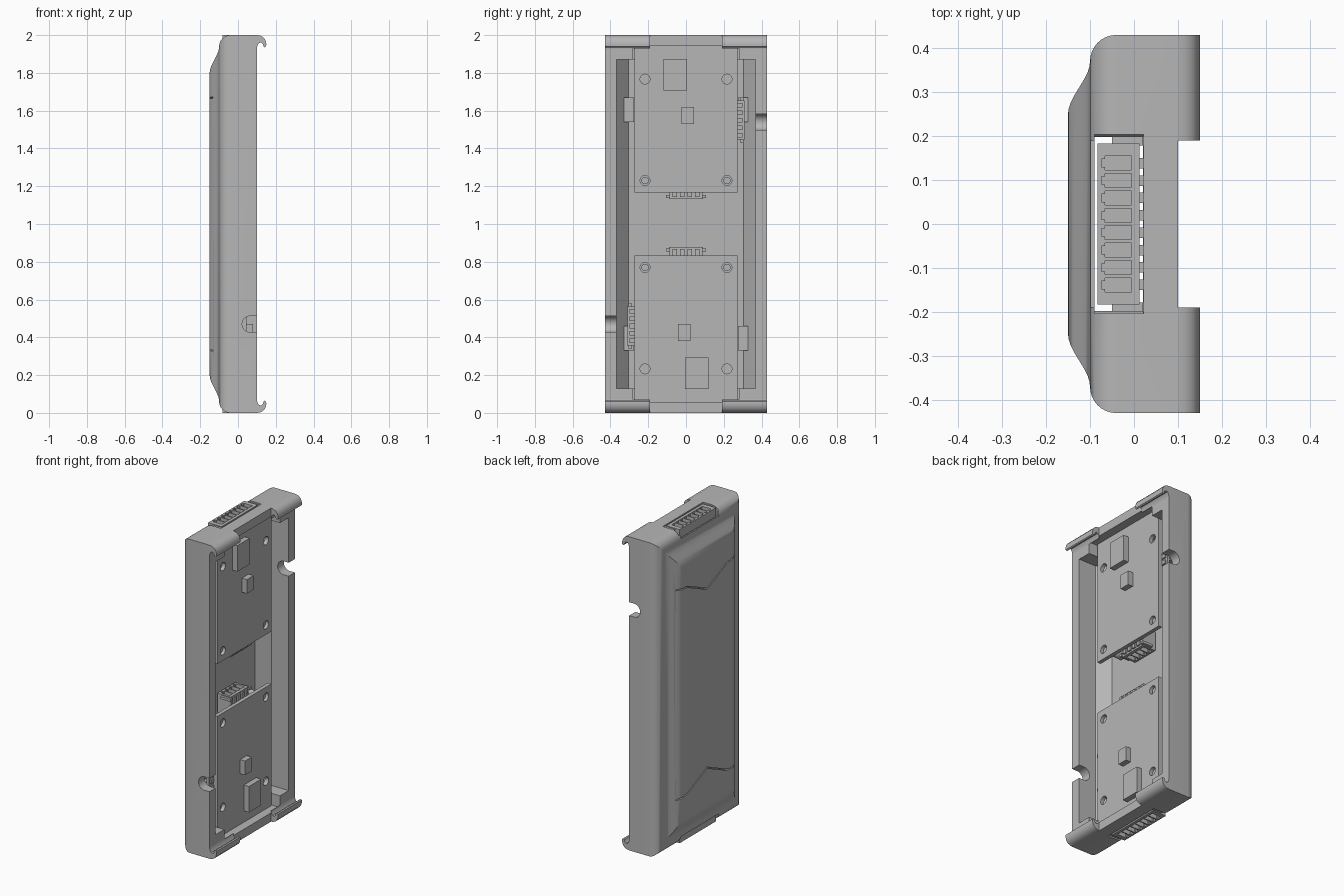
import bpy, bmesh, math
from mathutils import Matrix, Vector

if "Cube" in bpy.data.objects:
    bpy.data.objects.remove(bpy.data.objects["Cube"], do_unlink=True)

GREY = bpy.data.materials.new("mid_grey")
GREY.use_nodes = True
COLOUR = (0.47, 0.47, 0.47, 1)
GREY.diffuse_color = COLOUR
GREY.node_tree.nodes["Principled BSDF"].inputs["Base Color"].default_value = COLOUR


def finish(name, bm):
    bmesh.ops.recalc_face_normals(bm, faces=bm.faces)
    mesh = bpy.data.meshes.new(name)
    bm.to_mesh(mesh)
    bm.free()
    mesh.materials.append(GREY)
    ob = bpy.data.objects.new(name, mesh)
    bpy.context.collection.objects.link(ob)
    return ob


def box(name, x, y, z):
    bm = bmesh.new()
    spans = (x, y, z)
    size = [b - a for a, b in spans]
    mid = [(a + b) / 2 for a, b in spans]
    bmesh.ops.create_cube(bm, size=1, matrix=Matrix.Translation(mid) @ Matrix.Diagonal((*size, 1)))
    return finish(name, bm)


def cylinder(name, centre, radius, depth, axis):
    bm = bmesh.new()
    turn = Matrix.Rotation(math.pi / 2, 4, "Y" if axis == "X" else "X")
    bmesh.ops.create_cone(bm, cap_ends=True, segments=32, radius1=radius, radius2=radius,
                          depth=depth, matrix=Matrix.Translation(centre) @ turn)
    return finish(name, bm)


def loft(name, rings):
    """Rectangular rings (x, half width, half height) around mid height."""
    bm = bmesh.new()
    loops = [[bm.verts.new((x, sy * hy, 1 + sz * hz))
              for sy, sz in ((-1, -1), (1, -1), (1, 1), (-1, 1))] for x, hy, hz in rings]
    for a, b in zip(loops, loops[1:]):
        for i in range(4):
            j = (i + 1) % 4
            bm.faces.new((a[i], a[j], b[j], b[i]))
    bm.faces.new(loops[0])
    bm.faces.new(loops[-1])
    return finish(name, bm)


def prism(name, profile, y0, y1):
    """Extrude an x-z profile along y."""
    bm = bmesh.new()
    face = bm.faces.new([bm.verts.new((x, y0, z)) for x, z in profile])
    made = bmesh.ops.extrude_face_region(bm, geom=[face])["geom"]
    bmesh.ops.translate(bm, verts=[v for v in made if isinstance(v, bmesh.types.BMVert)],
                        vec=(0, y1 - y0, 0))
    return finish(name, bm)


def cut(target, cutters):
    bpy.context.view_layer.objects.active = target
    for c in cutters:
        c.hide_render = True
        mod = target.modifiers.new("cut", "BOOLEAN")
        mod.operation = "DIFFERENCE"
        mod.solver = "EXACT"
        mod.object = c
        bpy.ops.object.modifier_apply(modifier=mod.name)
        bpy.data.objects.remove(c, do_unlink=True)


def smooth(ob):
    bpy.ops.object.select_all(action="DESELECT")
    ob.select_set(True)
    bpy.context.view_layer.objects.active = ob
    bpy.ops.object.shade_smooth_by_angle(angle=math.radians(32))


# Outer shell: straight sides, rounded edge, then an ogee up to the raised back
R = 0.06
rings = [(0.10, 0.43, 1.0)]
for i in range(8):
    a = math.pi / 2 * i / 8
    d = R * (1 - math.cos(a))
    rings.append((-0.04 - R * math.sin(a), 0.43 - d, 1 - d))
for i in range(11):
    t = i / 10
    rise = t * t * (3 - 2 * t)
    rings.append((-0.1 - 0.05 * rise, 0.37 - 0.12 * t, 0.94 - 0.14 * t))
shell = loft("case_shell", rings)

# Cavity, board pocket, end openings and side cable notches
cutters = [
    loft("cavity", [(0.3, 0.368, 0.87), (-0.02, 0.368, 0.87), (-0.092, 0.305, 0.87)]),
    box("board_pocket", (-0.04, 0.3), (-0.28, 0.28), (0.056, 1.944)),
]
for lo, hi in ((-0.1, 0.16), (1.84, 2.1)):
    cutters.append(box("end_opening", (-0.09, 0.022), (-0.203, 0.203), (lo, hi)))
for lo, hi in ((-0.1, 0.05), (1.95, 2.1)):
    cutters.append(box("end_relief", (-0.115, -0.05), (-0.19, 0.19), (lo, hi)))
for y, z in ((-0.42, 0.47), (0.42, 1.54)):
    cutters.append(cylinder("notch_round", (0.065, y, z), 0.043, 0.18, "Y"))
    cutters.append(box("notch_slot", (0.065, 0.2), (y - 0.09, y + 0.09), (z - 0.043, z + 0.043)))

# Shallow V-shaped panel lines on the back
line = [(-0.3, 0.53), (-0.3, 0.67), (-0.2, 0.66), (0, 0.57), (0.2, 0.66), (0.3, 0.67), (0.3, 0.53)]
for s in (-1, 1):
    for p, q in zip(line, line[1:]):
        a, b = Vector((0, p[0], 1 + s * p[1])), Vector((0, q[0], 1 + s * q[1]))
        d = b - a
        bm = bmesh.new()
        place = (Matrix.Translation((a + b) / 2 + Vector((-0.17, 0, 0)))
                 @ Matrix.Rotation(math.atan2(d.z, d.y), 4, "X")
                 @ Matrix.Diagonal((0.076, d.length + 0.004, 0.007, 1)))
        bmesh.ops.create_cube(bm, size=1, matrix=place)
        cutters.append(finish("panel_line", bm))
cut(shell, cutters)
smooth(shell)

# Hooked lips at the four corners, and clip pads inside
hook = [(0.1, 1), (0.115, 0.998), (0.132, 0.99), (0.144, 0.976), (0.15, 0.955), (0.149, 0.94),
        (0.142, 0.935), (0.135, 0.94), (0.131, 0.953), (0.122, 0.961), (0.111, 0.958),
        (0.104, 0.948), (0.1, 0.93)]
for s, end in ((-1, "lower"), (1, "upper")):
    for side, name in ((-1, "right"), (1, "left")):
        lip = prism(f"{end}_{name}_lip", [(x, 1 + s * z) for x, z in hook], side * 0.19, side * 0.43)
        smooth(lip)
        za, zb = sorted((1 + s * 0.54, 1 + s * 0.67))
        ya, yb = sorted((side * 0.275, side * 0.328))
        box(f"{end}_{name}_clip_pad", (-0.1, -0.058), (ya, yb), (za, zb))


def connector(name, count, half, depth, angle, where):
    """Socket strip built facing up, then turned about x and moved into place."""
    body = box(name, (-0.083, 0.012), (-half, half), (-depth, 0))
    slots = []
    for i in range(count):
        y = (i - (count - 1) / 2) * 0.0395
        slots.append(box("slot", (-0.066, -0.006), (y - 0.016, y + 0.016), (-0.05, 0.1)))
        slots.append(box("key", (-0.074, -0.03), (y - 0.009, y + 0.009), (-0.05, 0.1)))
    cut(body, slots)
    parts = [body]
    # Solder legs, end ears and front flange
    for i in range(count):
        y = (i - (count - 1) / 2) * 0.0395
        parts.append(box(name + "_leg", (0.01, 0.022), (y - 0.012, y + 0.012), (-depth, -0.01)))
    for s in (-1, 1):
        ya, yb = sorted((s * (half - 0.004), s * (half + 0.016)))
        parts.append(box(name + "_ear", (-0.05, 0.02), (ya, yb), (-0.022, -0.006)))
    move = Matrix.Translation(where) @ Matrix.Rotation(math.radians(angle), 4, "X")
    for p in parts:
        p.data.transform(move)


connector("top_connector", 8, 0.183, 0.13, 0, (0, 0, 2))
connector("bottom_connector", 8, 0.183, 0.13, 180, (0, 0, 0))
connector("upper_inner_connector", 4, 0.09, 0.12, 180, (0, 0, 1.132))
connector("lower_inner_connector", 4, 0.09, 0.12, 0, (0, 0, 0.877))
connector("upper_side_connector", 5, 0.105, 0.1, -90, (0, 0.31, 1.55))
connector("lower_side_connector", 5, 0.105, 0.1, 90, (0, -0.31, 0.46))


# Circuit boards: the lower one is the upper one turned half round
def board(name, s):
    def span(a, b, base=0):
        return tuple(sorted((base + s * a, base + s * b)))
    plate = box(name, (0.02, 0.045), (-0.273, 0.273), span(0.167, 0.946, 1))
    holes = [cylinder("hole", (0.03, y, 1 + s * z), 0.026, 0.1, "X")
             for y in (-0.217, 0.217) for z in (0.23, 0.767)]
    cut(plate, holes)
    smooth(plate)
    box(name + "_large_chip", (0.045, 0.08), span(-0.12, 0.004), span(0.707, 0.873, 1))
    box(name + "_small_chip", (0.045, 0.08), span(-0.024, 0.043), span(0.53, 0.62, 1))
    for y in (-0.217, 0.217):
        smooth(cylinder(name + "_post", (-0.035, y, 1 + s * 0.23), 0.019, 0.13, "X"))


board("upper_board", 1)
board("lower_board", -1)
